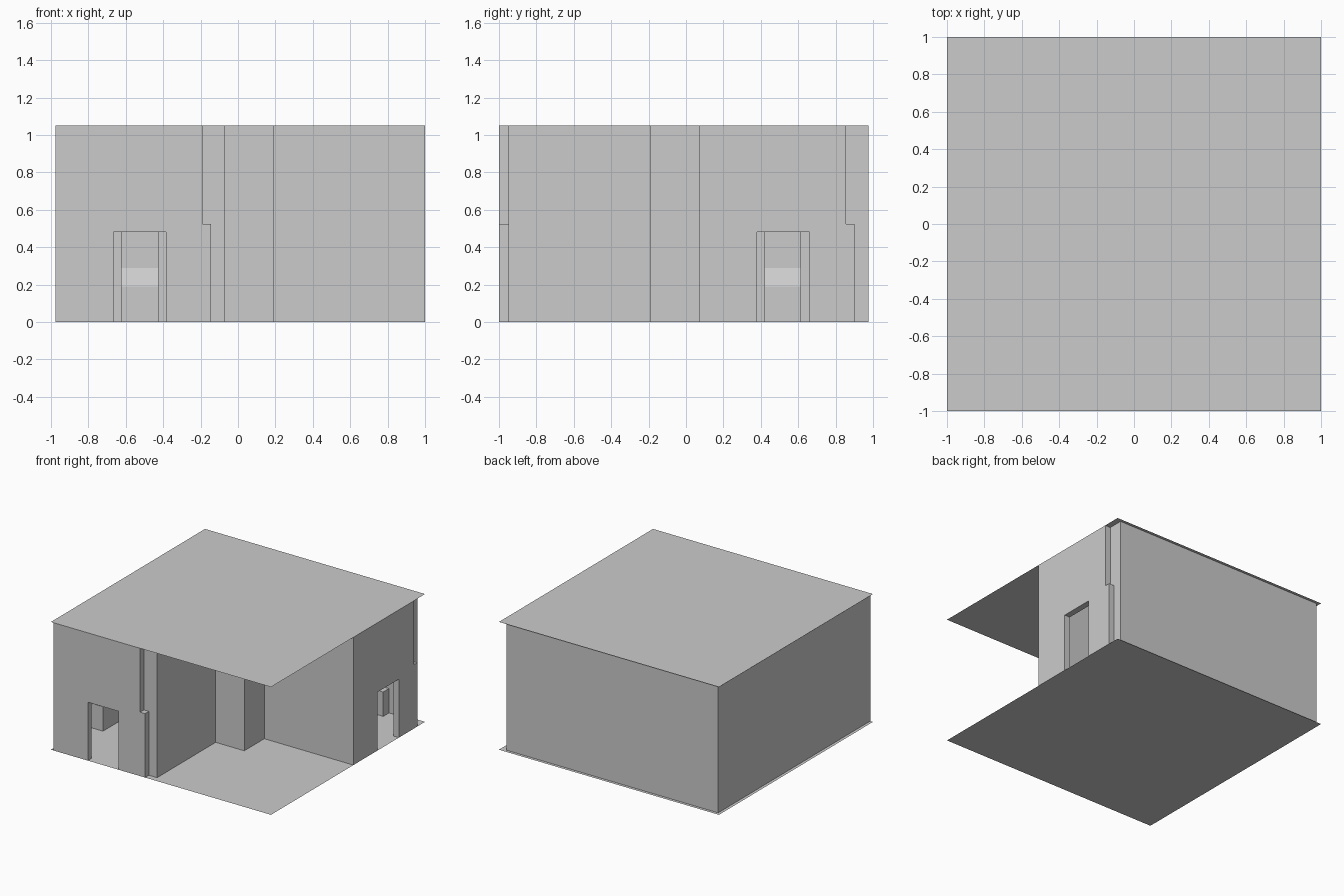
import bpy
import bmesh
from math import pi
from mathutils import Matrix, Vector

cube = bpy.data.objects.get("Cube")
if cube:
    bpy.data.objects.remove(cube, do_unlink=True)

HEIGHT = 1.05
THICK = 0.05

plaster = bpy.data.materials.new("light grey plaster")
plaster.use_nodes = True
grey = (0.6, 0.6, 0.6, 1)
plaster.diffuse_color = grey
plaster.node_tree.nodes["Principled BSDF"].inputs["Base Color"].default_value = grey


def finish(name, bm, matrix=Matrix()):
    mesh = bpy.data.meshes.new(name)
    bm.to_mesh(mesh)
    bm.free()
    mesh.materials.append(plaster)
    obj = bpy.data.objects.new(name, mesh)
    obj.matrix_world = matrix
    bpy.context.collection.objects.link(obj)
    return obj


def sheet(name, z):
    """Flat square slab without thickness."""
    bm = bmesh.new()
    bmesh.ops.create_grid(bm, x_segments=1, y_segments=1, size=1,
                          matrix=Matrix.Translation((0, 0, z)))
    finish(name, bm)


def ribbon(name, path, matrix=Matrix()):
    """Upright full-height wall surface along a floor path."""
    bm = bmesh.new()
    low = [bm.verts.new((x, y, 0)) for x, y in path]
    high = [bm.verts.new((x, y, HEIGHT)) for x, y in path]
    for i in range(len(path) - 1):
        bm.faces.new((low[i], low[i + 1], high[i + 1], high[i]))
    finish(name, bm, matrix)


def extrude(name, outline, offset, matrix=Matrix()):
    """Solid made by pushing a flat outline along an offset."""
    bm = bmesh.new()
    face = bm.faces.new([bm.verts.new(p) for p in outline])
    new = bmesh.ops.extrude_face_region(bm, geom=[face], use_keep_orig=True)["geom"]
    moved = [v for v in new if isinstance(v, bmesh.types.BMVert)]
    bmesh.ops.translate(bm, verts=moved, vec=Vector(offset))
    bmesh.ops.recalc_face_normals(bm, faces=bm.faces)
    finish(name, bm, matrix)


def box(name, x0, x1, y0, y1, z1):
    extrude(name, [(x0, y0, 0), (x1, y0, 0), (x1, y1, 0), (x0, y1, 0)], (0, 0, z1))


# Floor and roof
sheet("floor", 0)
sheet("roof", HEIGHT)

# Rear outer walls and the stepped walls of the open corner
ribbon("outer_walls", [(-0.975, -1), (-0.975, 0.975), (0.95, 0.975)])
ribbon("inner_corner_walls", [(-0.07, -0.95), (-0.07, -0.19), (0.19, -0.19),
                              (0.19, 0.07), (1, 0.07)])

# Two matching walls with a doorway and a stepped end
profile = [(0, 0), (0.31, 0), (0.31, 0.48), (0.59, 0.48), (0.59, 0), (0.83, 0),
           (0.83, 0.525), (0.785, 0.525), (0.785, HEIGHT), (0, HEIGHT)]
front = Matrix.Translation((-0.975, -1, 0))
side = Matrix.Translation((1, 0.07, 0)) @ Matrix.Rotation(pi / 2, 4, "Z")
for label, place in (("front", front), ("left", side)):
    extrude(label + "_door_wall", [(u, 0, z) for u, z in profile], (0, THICK, 0), place)
    ribbon(label + "_recess", [(0.785, THICK), (0.905, THICK)], place)

# Sloped hearths on the rear walls, facing the doorways
hearth = [(0, 0), (0.14, 0), (0.14, 0.19), (0.08, 0.29), (0.08, 0.6), (0, 0.6)]
extrude("rear_hearth", [(-0.625, 0.975 - d, z) for d, z in hearth], (0.2, 0, 0))
extrude("right_hearth", [(-0.975 + d, 0.42, z) for d, z in hearth], (0, 0.195, 0))

# Low benches against the rear walls
box("right_bench", -0.975, -0.87, -0.51, -0.1, 0.2)
box("rear_bench", 0.3, 0.69, 0.9, 0.975, 0.2)
